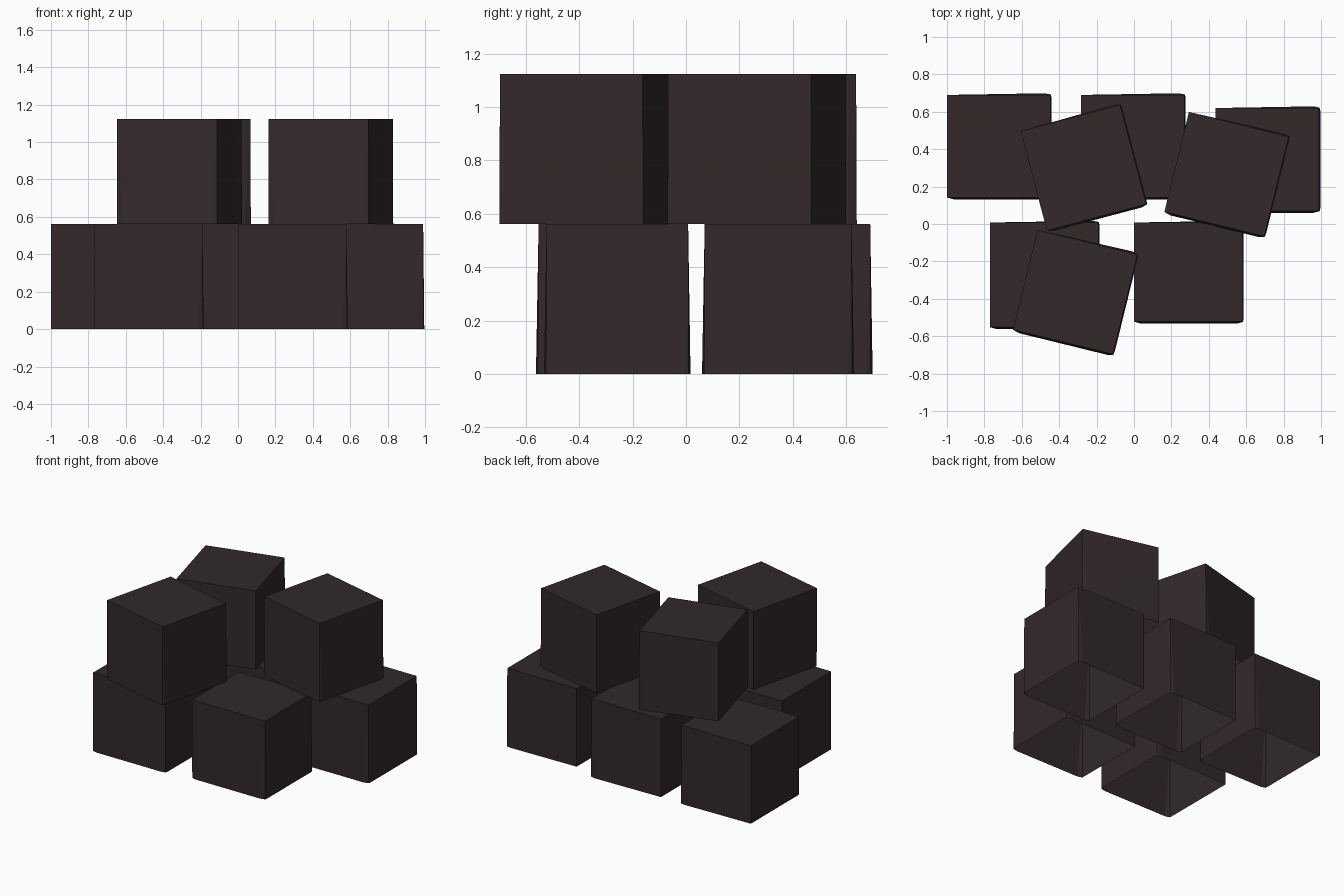
import bpy, bmesh, math
from mathutils import Matrix

if "Cube" in bpy.data.objects:
    bpy.data.objects.remove(bpy.data.objects["Cube"])

charcoal = bpy.data.materials.new("charcoal_brown")
charcoal.diffuse_color = (0.032, 0.0215, 0.0225, 1)
charcoal.use_nodes = True
charcoal.node_tree.nodes["Principled BSDF"].inputs["Base Color"].default_value = charcoal.diffuse_color
H = 0.5615


# One hollow block: square top, slightly bulging foot, open underneath
def block(name, cx, cy, z, w, d, angle=0):
    a, b = w / 2, d / 2
    top = [(-a, b), (a, b), (a, -b), (-a, -b)]
    foot = [(-a, b), (a - .03, b + .009), (a + .002, b + .002),
            (a + .006, b - .015), (a + .006, -b + .015), (a + .002, -b - .002),
            (a - .03, -b - .01), (-a + .035, -b - .01), (-a + .001, -b)]
    bm = bmesh.new()
    for x, y in top:
        bm.verts.new((x, y, H))
    for x, y in foot:
        bm.verts.new((x, y, 0))
    bmesh.ops.convex_hull(bm, input=bm.verts[:])
    bmesh.ops.recalc_face_normals(bm, faces=bm.faces[:])
    bottoms = [f for f in bm.faces if all(v.co.z < 0.01 for v in f.verts)]
    bmesh.ops.delete(bm, geom=bottoms, context='FACES')
    me = bpy.data.meshes.new(name)
    bm.to_mesh(me)
    bm.free()
    me.materials.append(charcoal)
    ob = bpy.data.objects.new(name, me)
    ob.matrix_world = (Matrix.Translation((cx, cy, z))
                       @ Matrix.Rotation(math.radians(angle), 4, 'Z'))
    bpy.context.collection.objects.link(ob)


# Bottom layer, given by the extents of each top face
for name, x0, x1, y0, y1 in [
    ("back_left_block", -1.0, -0.447, 0.142, 0.69),
    ("back_middle_block", -0.283, 0.27, 0.142, 0.69),
    ("back_right_block", 0.437, 0.99, 0.07, 0.62),
    ("front_left_block", -0.77, -0.19, -0.552, 0.008),
    ("front_right_block", 0.0, 0.58, -0.522, 0.008),
]:
    block(name, (x0 + x1) / 2, (y0 + y1) / 2, 0, x1 - x0, y1 - y0)

# Top layer, turned
for name, cx, cy, ang in [
    ("upper_back_left_block", -0.27, 0.301, 14.8),
    ("upper_back_right_block", 0.495, 0.266, -13.8),
    ("upper_front_block", -0.314, -0.364, -13.8),
]:
    block(name, cx, cy, H, 0.55, 0.55, ang)
